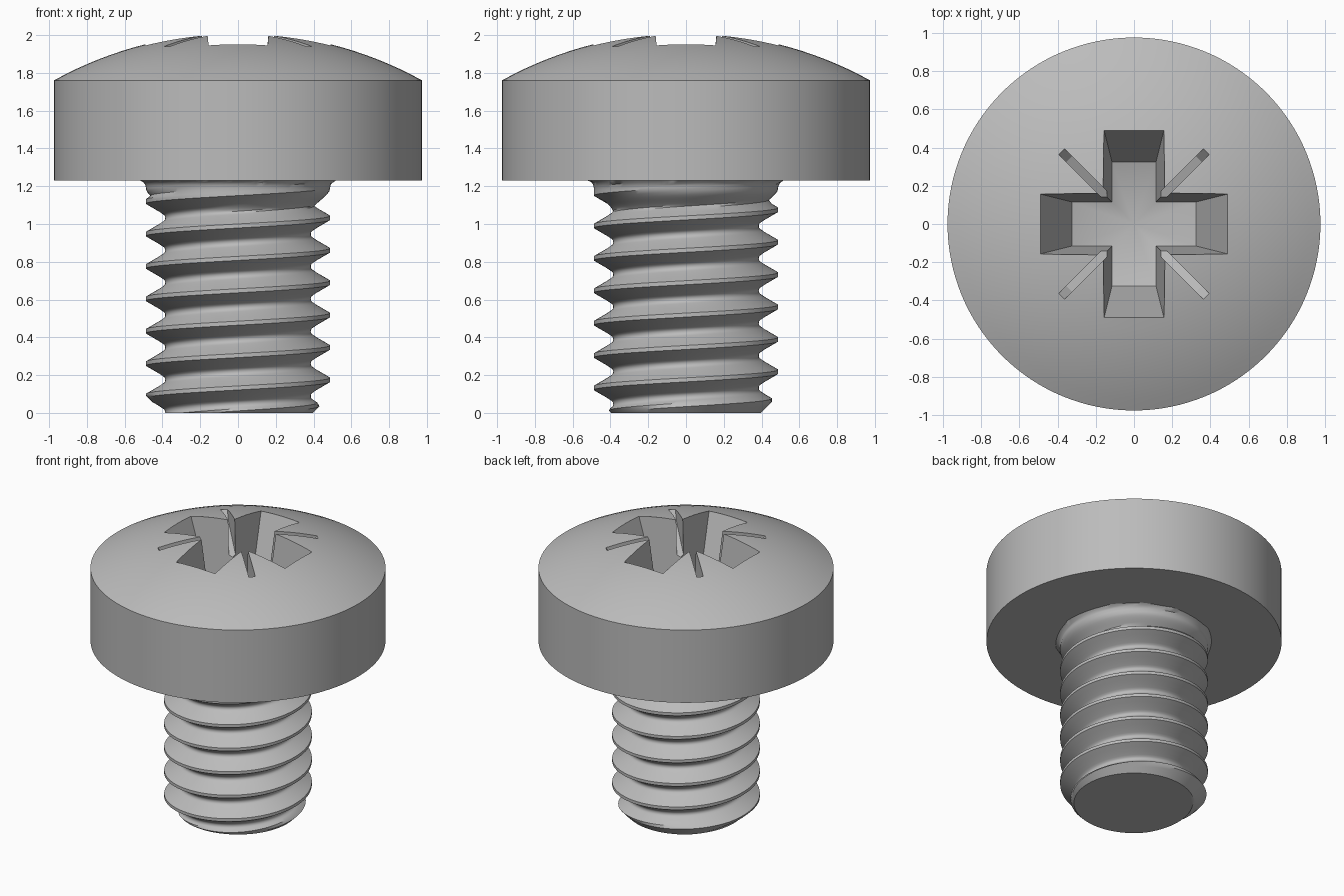
import bpy, bmesh
from math import pi, sin, cos, sqrt, tan
from mathutils import Matrix, Vector

if "Cube" in bpy.data.objects:
    bpy.data.objects.remove(bpy.data.objects["Cube"])

steel = bpy.data.materials.new("plain grey steel")
GREY = (0.5, 0.5, 0.5, 1)
steel.diffuse_color = GREY
steel.use_nodes = True
steel.node_tree.nodes["Principled BSDF"].inputs["Base Color"].default_value = GREY


def make_object(name, bm):
    bmesh.ops.recalc_face_normals(bm, faces=bm.faces)
    mesh = bpy.data.meshes.new(name)
    bm.to_mesh(mesh)
    bm.free()
    mesh.materials.append(steel)
    ob = bpy.data.objects.new(name, mesh)
    bpy.context.collection.objects.link(ob)
    return ob


def activate(ob):
    bpy.ops.object.select_all(action="DESELECT")
    ob.select_set(True)
    bpy.context.view_layer.objects.active = ob


def smooth(ob, degrees):
    activate(ob)
    bpy.ops.object.shade_smooth_by_angle(angle=degrees * pi / 180)


# Head: a revolved profile with a spherical dome
HEAD_R, HEAD_BASE, RIM, APEX = 0.975, 1.23, 1.76, 2.012
cap = APEX - RIM
dome_r = (HEAD_R ** 2 + cap ** 2) / (2 * cap)
profile = [(0, HEAD_BASE), (HEAD_R, HEAD_BASE)]
for i in range(17):
    r = HEAD_R * (1 - i / 16)
    profile.append((r, APEX - dome_r + sqrt(dome_r ** 2 - r * r)))
bm = bmesh.new()
verts = [bm.verts.new((r, 0, z)) for r, z in profile]
edges = [bm.edges.new(pair) for pair in zip(verts, verts[1:])]
bmesh.ops.spin(bm, geom=verts + edges, axis=(0, 0, 1), cent=(0, 0, 0),
               steps=128, angle=2 * pi)
bmesh.ops.remove_doubles(bm, verts=bm.verts, dist=0.0005)
head = make_object("head", bm)

# Cross recess cutter: tapered arms with a shallow conical floor
def cross_ring(bm, length, half, height):
    ring = []
    for k in range(4):
        turn = Matrix.Rotation(k * pi / 2, 3, "Z")
        for x, y in ((length, -half), (length, half), (half, half)):
            ring.append(bm.verts.new(turn @ Vector((x, y, height(sqrt(x * x + y * y))))))
    return ring


bm = bmesh.new()
top = cross_ring(bm, 0.545, 0.17, lambda r: 2.1)
low = cross_ring(bm, 0.325, 0.115, lambda r: 1.4 + 0.3 * r)
centre = bm.verts.new((0, 0, 1.4))
bm.faces.new(top)
for i in range(12):
    j = (i + 1) % 12
    bm.faces.new((top[i], top[j], low[j], low[i]))
    bm.faces.new((low[i], low[j], centre))
recess = make_object("recess_cutter", bm)

# Four narrow diagonal notches between the arms
bm = bmesh.new()
outline = [(0.14, 2.1), (0.56, 2.1), (0.535, 1.94), (0.48, 1.87), (0.14, 1.72)]
for k in range(4):
    turn = Matrix.Rotation(pi / 4 + k * pi / 2, 3, "Z")
    near, far = [[bm.verts.new(turn @ Vector((r, side, z))) for r, z in outline]
                 for side in (-0.022, 0.022)]
    bm.faces.new(near)
    bm.faces.new(far)
    for i in range(5):
        j = (i + 1) % 5
        bm.faces.new((near[i], near[j], far[j], far[i]))
notches = make_object("notch_cutter", bm)

for cutter in (recess, notches):
    cutter.hide_render = True
    mod = head.modifiers.new("cut", "BOOLEAN")
    mod.operation = "DIFFERENCE"
    mod.solver = "EXACT"
    mod.object = cutter
    activate(head)
    bpy.ops.object.modifier_apply(modifier=mod.name)
    bpy.data.objects.remove(cutter)
smooth(head, 20)

# Shank: a right-hand helical thread with run-out, neck fillet and end chamfer
PITCH, CREST_Z, MAJOR, MINOR = 0.1715, 0.175, 0.488, 0.385
SHANK_TOP, STEPS, ROWS = 1.24, 96, 16
FLAT = PITCH / 16
ROOT_ROUND = 0.025


def shank_radius(z, angle):
    phase = (z - CREST_Z - PITCH * angle / (2 * pi)) / PITCH
    d = abs(phase - round(phase)) * PITCH
    r = MAJOR - max(0, d - FLAT) * tan(pi / 3)
    # rounded root
    from_root = PITCH / 2 - d
    if from_root < ROOT_ROUND:
        r = max(r, MINOR + ROOT_ROUND - sqrt(ROOT_ROUND ** 2 - from_root ** 2))
    r = max(r, MINOR)
    # run-out towards the neck, then the fillet under the head
    t = min(1, max(0, (z - 1.06) / 0.13))
    r = max(r, MINOR + (MAJOR - MINOR) * t * t * (3 - 2 * t))
    f = min(1, max(0, (z - 1.19) / 0.04))
    r = max(r, MAJOR + 0.035 * (1 - sqrt(1 - f * f))) if f > 0 else r
    return min(r, 0.397 + z)


# profile stations inside one pitch, denser round the crest and root
half = [0, FLAT, 0.03, 0.05, 0.062, 0.07, 0.078]
stations = [-PITCH / 2] + [-d for d in reversed(half[1:])] + half + [PITCH / 2]
bm = bmesh.new()
turns = int(SHANK_TOP / PITCH) + 4
columns = []
for s in range(STEPS * turns + 1):
    angle = 2 * pi * s / STEPS - 4 * pi
    column = []
    for d in stations:
        z = CREST_Z + PITCH * angle / (2 * pi) + d
        z = min(SHANK_TOP, max(0, z))
        r = shank_radius(z, angle)
        column.append(bm.verts.new((r * cos(angle), r * sin(angle), z)))
    columns.append(column)
for a, b in zip(columns, columns[1:]):
    for i in range(len(stations) - 1):
        quad = (a[i], b[i], b[i + 1], a[i + 1])
        heights = [v.co.z for v in quad]
        if max(heights) - min(heights) > 1e-6:
            bm.faces.new(quad)
bmesh.ops.remove_doubles(bm, verts=bm.verts, dist=0.0004)
bmesh.ops.delete(bm, geom=[v for v in bm.verts if not v.link_faces], context="VERTS")
bmesh.ops.dissolve_degenerate(bm, edges=bm.edges, dist=0.0002)
# end caps
rim = [e for e in bm.edges if e.is_boundary]
for level in (0, SHANK_TOP):
    loop = [e for e in rim if all(abs(v.co.z - level) < 0.003 for v in e.verts)]
    bmesh.ops.edgeloop_fill(bm, edges=loop)
shank = make_object("threaded_shank", bm)
smooth(shank, 35)
